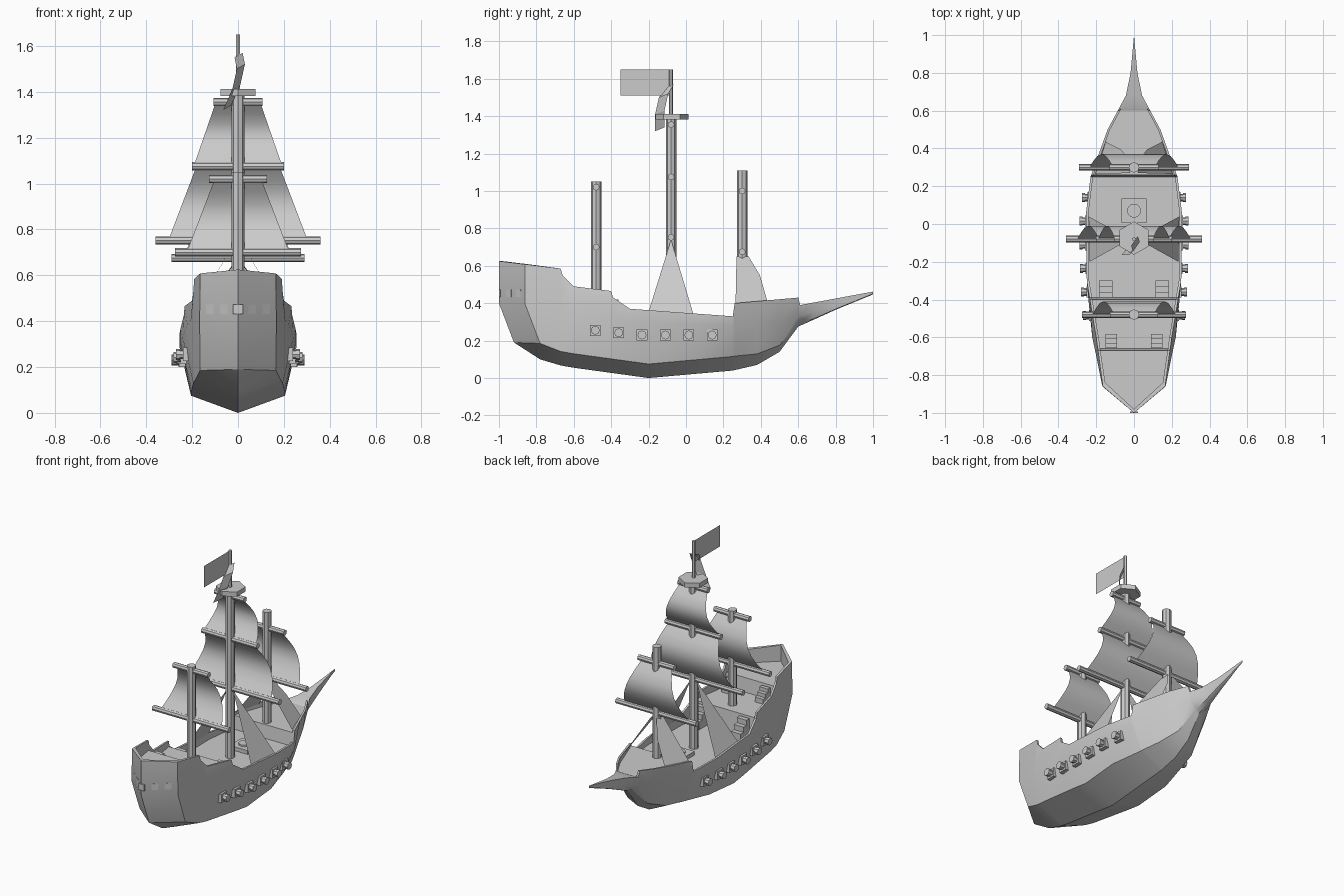
import bpy, bmesh, math
from mathutils import Vector, Matrix

if "Cube" in bpy.data.objects:
    bpy.data.objects.remove(bpy.data.objects["Cube"])


def finish(name, bm):
    me = bpy.data.meshes.new(name)
    bm.to_mesh(me)
    bm.free()
    ob = bpy.data.objects.new(name, me)
    bpy.context.collection.objects.link(ob)
    return ob


def smooth(ob, deg):
    bpy.ops.object.select_all(action='DESELECT')
    ob.select_set(True)
    bpy.context.view_layer.objects.active = ob
    bpy.ops.object.shade_smooth_by_angle(angle=math.radians(deg))


def mesh(name, verts, faces):
    bm = bmesh.new()
    vs = [bm.verts.new(v) for v in verts]
    for f in faces:
        bm.faces.new([vs[i] for i in f])
    return finish(name, bm)


def strip(name, pairs):
    # sheet made from a row of left/right point pairs
    v = [p for pair in pairs for p in pair]
    return mesh(name, v, [(2 * i, 2 * i + 1, 2 * i + 3, 2 * i + 2) for i in range(len(pairs) - 1)])


def rod(name, p, q, r, sides=8, r2=None):
    p, q = Vector(p), Vector(q)
    d = q - p
    m = Matrix.Translation((p + q) / 2) @ d.to_track_quat('Z', 'Y').to_matrix().to_4x4()
    bm = bmesh.new()
    bmesh.ops.create_cone(bm, cap_ends=True, segments=sides, radius1=r,
                          radius2=r if r2 is None else r2, depth=d.length, matrix=m)
    return finish(name, bm)


def box(name, c, s, rz=0.0):
    m = Matrix.Translation(c) @ Matrix.Rotation(rz, 4, 'Z') @ Matrix.Diagonal((*s, 1))
    bm = bmesh.new()
    bmesh.ops.create_cube(bm, size=1, matrix=m)
    return finish(name, bm)


def at(curve, y):
    # piecewise linear value of a profile at y
    for (a, u), (b, v) in zip(curve, curve[1:]):
        if y <= b:
            return u + (v - u) * (y - a) / (b - a)
    return curve[-1][1]


# Hull profiles along y
keel = [(-1, .19), (-.86, .10), (-.6, .055), (-.2, 0), (.25, .04), (.38, .07), (.5, .14), (.6, .275), (.8, .365), (1, .447)]
chine = [(-1, 0), (-.86, .165), (-.6, .195), (-.3, .205), (.05, .205), (.38, .125), (.6, .03), (1, 0)]
beam = [(-1, 0), (-.86, .165), (-.6, .2), (-.3, .25), (.05, .255), (.25, .23), (.5, .14), (.68, .043), (.8, .018), (1, 0)]
wale = [(-1, .4), (-.6, .385), (-.3, .3), (.25, .28), (.5, .3), (1, .453)]
rim = [(-1, .625), (-.67, .585), (-.66, .55), (-.6, .49), (-.4, .465), (-.39, .43), (-.3, .37),
       (.25, .33), (.26, .4), (.6, .43), (.61, .39), (1, .462)]


def section(y):
    # keel, chine, wale and rim as (x, z)
    zk, xc, xr = at(keel, y), at(chine, y), at(beam, y)
    zc = zk + (0 if y < -.9 else .085 if y < -.8 else .075 if y < .3 else max(.004, .075 - .2 * (y - .3)))
    flare = 1 + .35 * max(0, min(-y - .3, y + .9)) if y < .3 else .88
    return (0, zk), (xc, zc), (xr * flare, at(wale, y)), (xr, at(rim, y))


def deck_z(y, zr):
    if y < -.665: return .52
    if y < -.395: return .43
    if y < .255: return .30
    return .385 if y < .605 else zr


def build_hull():
    bm = bmesh.new()
    rows = []
    for y in sorted({p[0] for c in (keel, chine, beam, rim) for p in c}):
        k, c, w, r = section(y)
        stern = y < -.8
        low, inner = y + .08 * stern, y + .02 * stern      # raked stern
        xi, zd = max(r[0] - .013, 0), deck_z(y, r[1])
        pts = [(k[0], low, k[1]), (c[0], low, c[1]), (w[0], y, w[1]), (r[0], y, r[1]),
               (xi, inner, r[1]), (xi, inner, zd), (0, inner, zd)]
        rows.append([bm.verts.new(p) for p in pts])
    for a, b in zip(rows, rows[1:]):
        for i in range(6):
            bm.faces.new((a[i], a[i + 1], b[i + 1], b[i]))
    bmesh.ops.mirror(bm, geom=bm.verts[:] + bm.edges[:] + bm.faces[:], axis='X', merge_dist=1e-4)
    bmesh.ops.remove_doubles(bm, verts=bm.verts[:], dist=1e-4)
    bmesh.ops.dissolve_degenerate(bm, edges=bm.edges[:], dist=1e-5)
    bmesh.ops.recalc_face_normals(bm, faces=bm.faces[:])
    smooth(finish("hull", bm), 25)


def side_x(y, z):
    _, c, w, _ = section(y)
    return c[0] + (w[0] - c[0]) * (z - c[1]) / (w[1] - c[1])


def sail(name, y, z0, w0, z1, w1, n=6, bulge=.07):
    pairs = []
    for i in range(n + 1):
        t = i / n
        w, z, yy = w0 + (w1 - w0) * t, z0 + (z1 - z0) * t, y + bulge * math.sin(math.pi * t)
        pairs.append(((-w, yy, z), (w, yy, z)))
    smooth(strip(name, pairs), 60)


build_hull()

# Masts with yards (height, half length) and sails (top, bottom half width)
masts = [
    ("mizzen", -.48, .42, 1.05, [(1.02, .127), (.70, .275)], [(.105, .22)]),
    ("main", -.08, .29, 1.40, [(1.355, .107), (1.075, .20), (.752, .36)], [(.10, .19), (.185, .30)]),
    ("fore", .30, .37, 1.11, [(1.00, .13), (.675, .29)], [(.11, .235)]),
]
for name, y, z0, z1, yards, sails in masts:
    rod(name + "_mast", (0, y, z0), (0, y, z1), .028)
    for i, (z, h) in enumerate(yards):
        rod(f"{name}_yard_{i}", (-h, y, z), (h, y, z), .018)
    for i, (w0, w1) in enumerate(sails):
        sail(f"{name}_sail_{i}", y, yards[i][0] - .01, w0, yards[i + 1][0] + .01, w1)

# Crow's nest, flagpole, flag and hanging cloth
rod("crows_nest", (0, -.075, 1.382), (0, -.075, 1.412), .088, 6)
rod("flagpole", (0, -.08, 1.40), (0, -.08, 1.65), .011, 6)
strip("flag", [((0, y, 1.51), (0, y, 1.65)) for y in (-.08, -.35)])
cloth = [(-.08, 1.57, .02), (-.11, 1.52, .03), (-.13, 1.43, .01), (-.13, 1.34, -.03)]
strip("hanging_cloth", [((x, y + .015, z), (x - .035, y - .035, z - .02)) for y, z, x in cloth])

# Shrouds, gun ports and cannons on both sides
for s, side in ((1, "right"), (-1, "left")):
    mesh(f"main_shroud_{side}", [(s * .02, -.08, .74), (s * .235, -.2, .355), (s * .24, .04, .34)],
         [(0, 1, 2)])
    mesh(f"fore_shroud_{side}", [(s * .02, .27, .65), (s * .205, .265, .40), (s * .15, .435, .41),
                                 (s * .07, .395, .55), (s * .02, .335, .65)], [(0, 1, 2, 3, 4)])
    for i in range(6):
        y = -.485 + .125 * i
        z = max(.23, .255 - .013 * i)
        x = side_x(y, z)
        for k in (-1, 1):
            box(f"port_jamb_{side}_{i}", (s * x, y + k * .023, z), (.04, .012, .058))
            box(f"port_sill_{side}_{i}", (s * x, y, z + k * .023), (.04, .058, .012))
        rod(f"cannon_{side}_{i}", (s * (x - .03), y, z), (s * (x + .036), y, z), .02, 8)
        rod(f"cannon_muzzle_{side}_{i}", (s * (x + .034), y, z), (s * (x + .05), y, z), .024)
    # Stairs to the raised decks
    for j in range(3):
        box(f"quarterdeck_stair_{side}_{j}", (s * .15, -.375 + .03 * j, .36 - .017 * j),
            (.07, .03, .12 - .034 * j))
        box(f"poop_stair_{side}_{j}", (s * .12, -.645 + .025 * j, .47 - .012 * j),
            (.06, .025, .08 - .024 * j))

# Stern windows along the angled transom
for i in range(-2, 3):
    x = .06 * i
    rz = 0 if i == 0 else math.copysign(math.atan2(.14, .165), x)
    box("stern_window", (x, -.996 + abs(x) * .848, .452), (.042, .008, .04), rz)

# Deck hatch with round cover
box("hatch", (0, .07, .31), (.13, .13, .03))
rod("hatch_cover", (0, .07, .32), (0, .07, .335), .037, 12)
